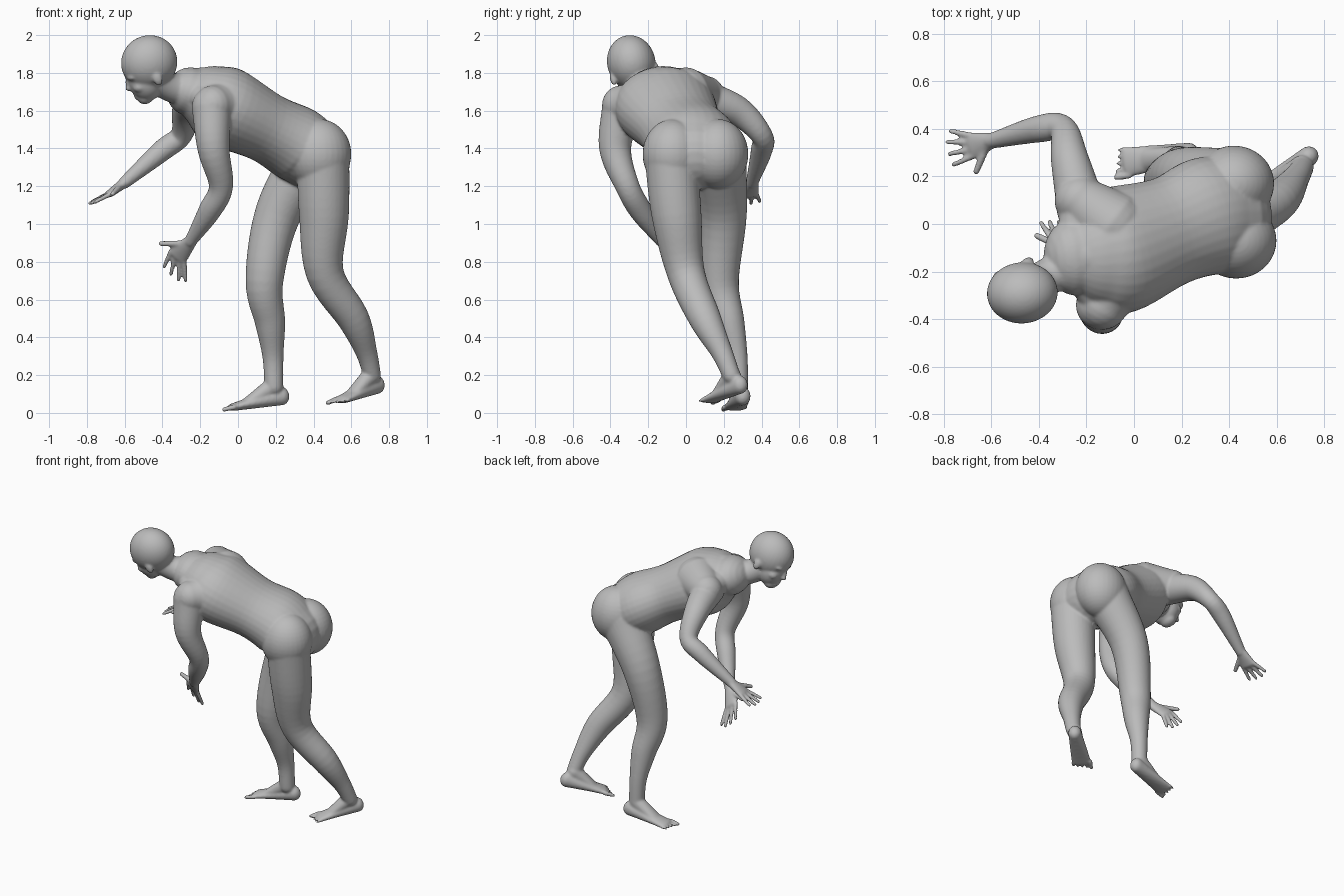
import bpy, bmesh, math
from mathutils import Vector, Matrix

cube = bpy.data.objects.get("Cube")
if cube:
    bpy.data.objects.remove(cube)

bm = bmesh.new()


def spline(before, start, end, after, t):
    """Smooth blend from start to end that respects its neighbours."""
    leave, arrive = (end - before) / 2, (after - start) / 2
    gap = end - start
    return start + t * (leave + t * (3 * gap - 2 * leave - arrive + t * (leave + arrive - 2 * gap)))


def loft(stations, side, steps=6, sides=32):
    """Round-ended tube through (x, y, z, half width, half depth) stations."""
    s = [Vector(station) for station in stations]
    s = [2 * s[0] - s[1]] + s + [2 * s[-1] - s[-2]]
    path = [spline(*s[i:i + 4], k / steps) for i in range(len(s) - 3) for k in range(steps)]
    path.append(s[-2])

    rings = []
    for i, point in enumerate(path):
        following, previous = path[min(i + 1, len(path) - 1)], path[max(i - 1, 0)]
        axis = (following.xyz - previous.xyz).normalized()
        across = Vector(side)
        across = (across - axis * across.dot(axis)).normalized()
        rings.append((point.xyz, across, axis, point[3], point[4]))

    def rounded_end(ring, direction):
        centre, across, axis, width, depth = ring
        bulge = axis * direction * min(width, depth)
        return [(centre + bulge * math.sin(a), across, axis, width * math.cos(a), depth * math.cos(a))
                for a in (0.3, 0.6, 0.9, 1.2, 1.45)]

    rings = rounded_end(rings[0], -1)[::-1] + rings + rounded_end(rings[-1], 1)
    loops = []
    for centre, across, axis, width, depth in rings:
        normal = axis.cross(across)
        angles = [math.tau * k / sides for k in range(sides)]
        loops.append([bm.verts.new(centre + across * width * math.cos(a) + normal * depth * math.sin(a))
                      for a in angles])
    for lower, upper in zip(loops, loops[1:]):
        for k in range(sides):
            bm.faces.new((lower[k - 1], lower[k], upper[k], upper[k - 1]))
    bm.faces.new(loops[0][::-1])
    bm.faces.new(loops[-1])


def tube(stations, side, flat=1):
    """Tube through (x, y, z, radius) stations, widened along side by flat."""
    loft([(x, y, z, radius * flat, radius) for x, y, z, radius in stations], side)


def taper(start, end, widths, depths, side):
    """Straight tapering part, used for palms and feet."""
    ends = zip((start, end), widths, depths)
    loft([(*point, width, depth) for point, width, depth in ends], side)


def digit(root, tip, radius):
    """Finger or toe, slightly thinner at its tip."""
    thin = radius * 0.8
    loft([(*root, radius, radius), (*tip, thin, thin)], (0.3, 0.9, 0.3), sides=10)


def blob(pos, radii, frame=Matrix()):
    matrix = frame @ Matrix.Translation(pos) @ Matrix.Diagonal((*radii, 1))
    bmesh.ops.create_uvsphere(bm, u_segments=32, v_segments=20, radius=1, matrix=matrix)


def foot(heel, ball, ankle, inner):
    """Wedge from heel to ball, an instep, and five toes with the big toe inside."""
    heel, ball = Vector(heel), Vector(ball)
    ahead = (ball - heel).normalized()
    side = Vector((0, 0, inner)).cross(ahead).normalized()
    taper(heel, ball, (0.042, 0.064), (0.05, 0.02), side)
    taper(Vector(ankle), heel.lerp(ball, 0.8), (0.045, 0.045), (0.05, 0.02), side)
    for k in range(5):
        root = ball + side * (2 - k) * 0.028
        digit(root, root + ahead * (0.055 - 0.008 * k), 0.016 if k == 0 else 0.011)


def hand(wrist, knuckles, reach, thumb_side):
    """Flat palm, a thumb and four spread fingers ending around reach."""
    wrist, knuckles, reach = Vector(wrist), Vector(knuckles), Vector(reach)
    side = Vector(thumb_side).normalized()
    taper(wrist, knuckles, (0.035, 0.058), (0.028, 0.02), side)
    digit(wrist.lerp(knuckles, 0.3) + side * 0.02, knuckles + side * 0.11, 0.018)
    for place in (-1.5, -0.5, 0.5, 1.5):
        root = knuckles + side * place * 0.029
        tip = reach + side * place * 0.05
        digit(root, tip.lerp(root, 0.2 if place < -1 else 0.1 if place > 1 else 0), 0.0145)


# Torso, from the neck base to the hips
tube([(-.25, -.14, 1.7, .13), (-.17, -.13, 1.67, .18), (-.07, -.11, 1.62, .215), (.15, -.03, 1.51, .185),
      (.3, .03, 1.43, .2), (.39, .04, 1.37, .19)], (-.25, .96, .08), flat=1.25)

# Buttocks and outer hips
for x, y in ((.43, -.07), (.42, .17)):
    blob((x, y, 1.37), (.17, .16, .185))

# Neck, sloping shoulder muscles, shoulder blades reaching to the arms
tube([(-.44, -.26, 1.77, .08), (-.34, -.21, 1.72, .08), (-.2, -.14, 1.71, .12)], (0, 1, 0))
for blade, shoulder in (((-.05, -.2, 1.63), (-.13, -.34, 1.63)), ((-.1, 0, 1.68), (-.23, .1, 1.68))):
    tube([(-.27, -.16, 1.73, .06), (*shoulder, .08)], (1, 0, 0))
    tube([(*blade, .15), (*shoulder, .105)], (1, 0, 0))

# Legs: hip, thigh, knee, calf, shin, ankle
tube([(.45, -.08, 1.36, .14), (.455, -.05, 1.05, .132), (.46, 0, .74, .1), (.61, .1, .5, .085),
      (.68, .19, .32, .057), (.71, .24, .2, .047)], (.3, .95, 0))
tube([(.38, .17, 1.35, .15), (.21, .2, 1.05, .122), (.14, .18, .7, .1), (.17, .23, .48, .08),
      (.185, .27, .3, .056), (.19, .28, .14, .05)], (0, 1, 0))

# Feet
foot((.735, .285, .15), (.55, .13, .07), (.705, .245, .2), -1)
foot((.23, .3, .09), (-.03, .26, .03), (.185, .285, .14), 1)

# Arms: shoulder, upper arm, elbow, forearm, wrist
tube([(-.14, -.34, 1.62, .105), (-.13, -.375, 1.4, .085), (-.09, -.31, 1.2, .064), (-.15, -.24, 1.07, .06),
      (-.25, -.13, .91, .033)], (.35, .9, 0))
tube([(-.22, .06, 1.67, .105), (-.27, .27, 1.6, .08), (-.3, .4, 1.47, .058), (-.4, .4, 1.39, .057),
      (-.6, .35, 1.22, .033)], (-.3, .9, .1))

# Hands
hand((-.25, -.13, .91), (-.32, -.05, .83), (-.335, .01, .72), (-.8, 0, .6))
hand((-.6, .35, 1.22), (-.68, .33, 1.16), (-.78, .32, 1.11), (.15, -1, 0))

# Head in its own frame: forward, side, up
up = Vector((-.35, -.25, .9)).normalized()
ahead = Vector((-.93, 0, -.37))
ahead = (ahead - up * ahead.dot(up)).normalized()
head = Matrix((ahead, up.cross(ahead), up)).transposed().to_4x4()
head.translation = (-.47, -.29, 1.855)
blob((0, 0, 0), (.15, .128, .145), head)              # skull
blob((.055, 0, -.085), (.09, .095, .11), head)        # face
blob((.085, 0, -.165), (.045, .055, .04), head)       # chin
blob((.13, 0, -.07), (.03, .018, .04), head)          # nose bridge
blob((.145, 0, -.09), (.024, .022, .018), head)       # nose tip
for drop in (.137, .154):
    blob((.12, 0, -drop), (.022, .034, .01), head)    # lips
for s in (-1, 1):
    blob((.11, .045 * s, -.025), (.03, .045, .016), head)    # brow
    blob((.09, .055 * s, -.09), (.04, .036, .03), head)      # cheek
    blob((-.01, .118 * s, -.07), (.025, .016, .038), head)   # ear

# Fuse everything into one smooth skin
mesh = bpy.data.meshes.new("body")
bmesh.ops.recalc_face_normals(bm, faces=bm.faces)
bm.to_mesh(mesh)
bm.free()
body = bpy.data.objects.new("body", mesh)
bpy.context.collection.objects.link(body)
remesh = body.modifiers.new("fuse", 'REMESH')
remesh.mode = 'VOXEL'
remesh.voxel_size = 0.0075
remesh.use_smooth_shade = True
smooth = body.modifiers.new("soften", 'SMOOTH')
smooth.factor = 0.5
smooth.iterations = 8

# Skin colour
grey = bpy.data.materials.new("plain grey")
grey.use_nodes = True
colour = (.5, .5, .5, 1)
grey.diffuse_color = colour
grey.node_tree.nodes["Principled BSDF"].inputs["Base Color"].default_value = colour
mesh.materials.append(grey)
